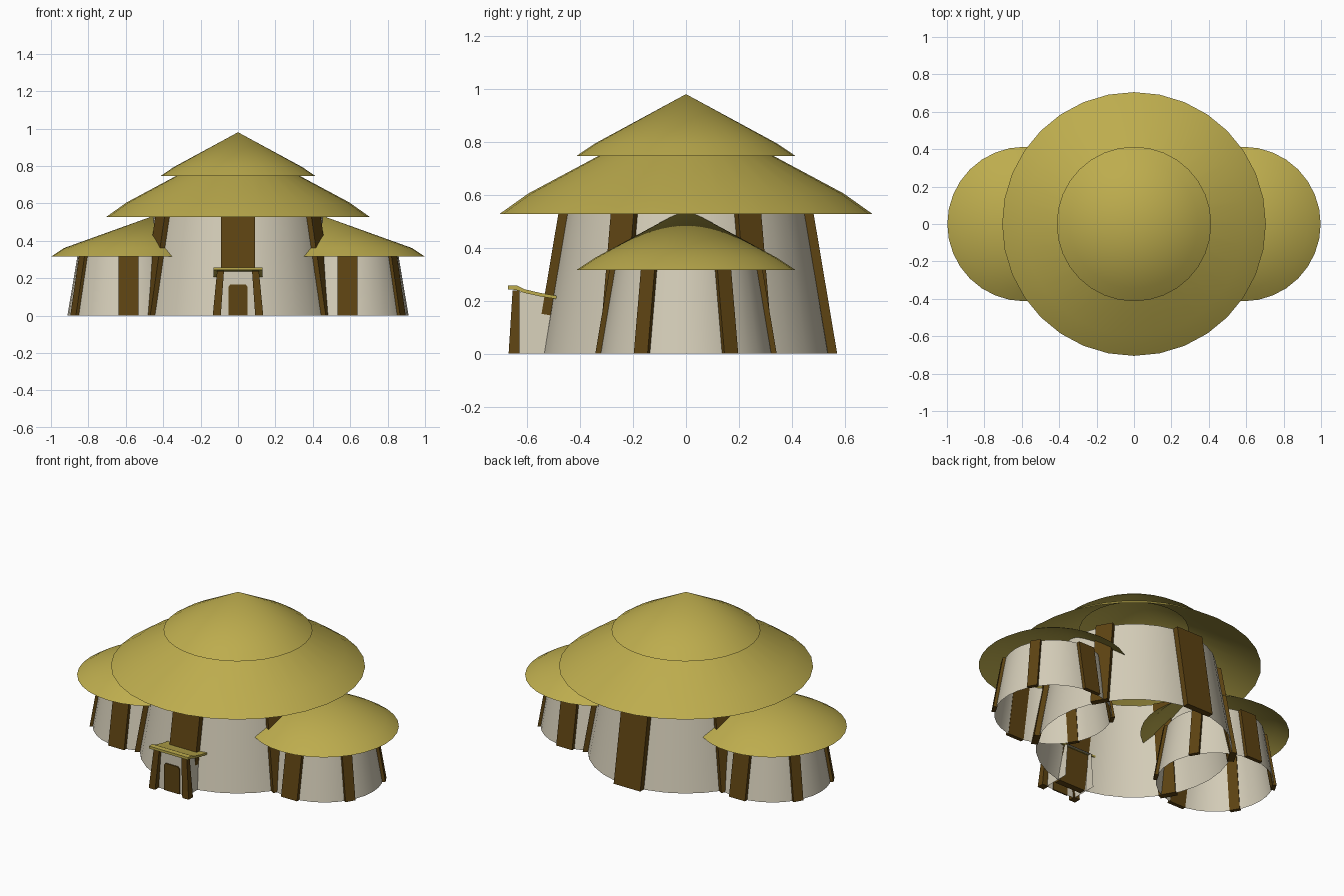
import bpy, bmesh, math
from mathutils import Vector

if "Cube" in bpy.data.objects:
    bpy.data.objects.remove(bpy.data.objects["Cube"])


def material(name, rgb):
    m = bpy.data.materials.new(name)
    m.diffuse_color = (*rgb, 1)
    m.use_nodes = True
    m.node_tree.nodes["Principled BSDF"].inputs["Base Color"].default_value = m.diffuse_color
    return m


THATCH = material("straw_thatch", (0.51, 0.415, 0.075))
PLASTER = material("pale_plaster", (0.66, 0.61, 0.48))
WOOD = material("dark_wood", (0.11, 0.056, 0.006))
SEG = 32


def finish(name, bm, mat, smooth=False):
    bmesh.ops.recalc_face_normals(bm, faces=bm.faces[:])
    me = bpy.data.meshes.new(name)
    bm.to_mesh(me)
    bm.free()
    me.materials.append(mat)
    for p in me.polygons:
        p.use_smooth = smooth
    ob = bpy.data.objects.new(name, me)
    bpy.context.collection.objects.link(ob)
    return ob


def lathe(name, profile, mat, cx=0.0, apex=None):
    """Open shell from (radius, z) rings, optionally closed by an apex point."""
    bm = bmesh.new()
    rings = []
    for r, z in profile:
        rings.append([bm.verts.new((cx + r * math.cos(a), r * math.sin(a), z))
                      for a in (2 * math.pi * i / SEG for i in range(SEG))])
    for lo, hi in zip(rings, rings[1:]):
        for i in range(SEG):
            j = (i + 1) % SEG
            bm.faces.new((lo[i], lo[j], hi[j], hi[i]))
    if apex:
        tip = bm.verts.new(apex)
        for i in range(SEG):
            bm.faces.new((rings[-1][i], rings[-1][(i + 1) % SEG], tip))
    ob = finish(name, bm, mat, True)
    # single shells: make sure the outside faces out
    if sum(p.normal.dot(Vector((p.center.x - cx, p.center.y, 0.1))) for p in ob.data.polygons) < 0:
        ob.data.flip_normals()
    return ob


def prism(name, outline, a, b, axis, mat):
    """Extrude a 2D outline along x (outline = y,z) or y (outline = x,z)."""
    bm = bmesh.new()
    put = (lambda p, d: (d, p[0], p[1])) if axis == "x" else (lambda p, d: (p[0], d, p[1]))
    ends = [[bm.verts.new(put(p, d)) for p in outline] for d in (a, b)]
    bm.faces.new(ends[0])
    bm.faces.new(ends[1])
    n = len(outline)
    for i in range(n):
        j = (i + 1) % n
        bm.faces.new((ends[0][i], ends[0][j], ends[1][j], ends[1][i]))
    return finish(name, bm, mat)


def round_house(name, cx, s):
    """Tapered wall with six leaning posts; s scales the whole house."""
    h, r0, r1 = 0.535 * s, 0.545 * s, 0.455 * s
    lathe(name + "_wall", [(r0, 0), (r1, h)], PLASTER, cx)
    for k in range(6):
        a = math.radians(30 + 60 * k)
        w = (0.09 if k in (1, 4) else 0.05) * s      # front and back posts are wider
        out, side = Vector((math.cos(a), math.sin(a), 0)), Vector((-math.sin(a), math.cos(a), 0))
        bm = bmesh.new()
        bmesh.ops.create_cube(bm, size=2)
        for v in bm.verts:
            r = (r1 if v.co.z > 0 else r0) + (0.026 if v.co.x > 0 else -0.012) * s
            z = h if v.co.z > 0 else 0
            v.co = Vector((cx, 0, z)) + out * r + side * (w * v.co.y)
        finish(f"{name}_post_{k + 1}", bm, WOOD)


# Main house with its two-tier roof
round_house("main_house", 0, 1.0)
lathe("main_lower_roof", [(0.705, 0.527), (0.595, 0.605), (0.30, 0.763)], THATCH)
lathe("main_upper_roof", [(0.413, 0.747), (0.345, 0.793)], THATCH, apex=(0, 0, 0.98))

# Side huts, roof peaks leaning in towards the main house
for side, s in (("left", -1), ("right", 1)):
    cx = 0.585 * s
    round_house(side + "_hut", cx, 0.6)
    lathe(side + "_hut_roof", [(0.413, 0.316), (0.345, 0.361)], THATCH, cx, (0.41 * s, 0, 0.548))

# Porch body
bm = bmesh.new()
bmesh.ops.create_cube(bm, size=2)
for v in bm.verts:
    top = v.co.z > 0
    v.co = (0.1 * v.co.x if not top else 0.085 * v.co.x,
            -0.635 if v.co.y < 0 else -0.47,
            (0.235 if v.co.y < 0 else 0.205) if top else 0)
bmesh.ops.delete(bm, geom=[f for f in bm.faces if abs(f.normal.z) > 0.8 and f.calc_center_median().z < 0.05
                           or f.calc_center_median().y > -0.5], context="FACES")
finish("porch_walls", bm, PLASTER)

# Porch corner posts, lean inward
for side, s in (("left", -1), ("right", 1)):
    bm = bmesh.new()
    bmesh.ops.create_cube(bm, size=2)
    for v in bm.verts:
        top, outer, front = v.co.z > 0, v.co.x > 0, v.co.y < 0
        x = (0.112 if outer else 0.075) if top else (0.135 if outer else 0.092)
        v.co = (s * x, (-0.655 if top else -0.67) if front else -0.628, 0.238 if top else 0)
    finish(side + "_porch_post", bm, WOOD)

# Door plate with clipped top corners
prism("door", [(-0.052, 0), (0.052, 0), (0.052, 0.152), (0.042, 0.165), (-0.042, 0.165), (-0.052, 0.152)],
      -0.642, -0.634, "y", WOOD)

# Porch roof slab, gently bent
prism("porch_roof", [(-0.672, 0.243), (-0.672, 0.258), (-0.64, 0.258), (-0.61, 0.243), (-0.55, 0.229),
                     (-0.488, 0.218), (-0.488, 0.206), (-0.55, 0.216), (-0.61, 0.229), (-0.64, 0.24)],
      -0.132, 0.132, "x", THATCH)
